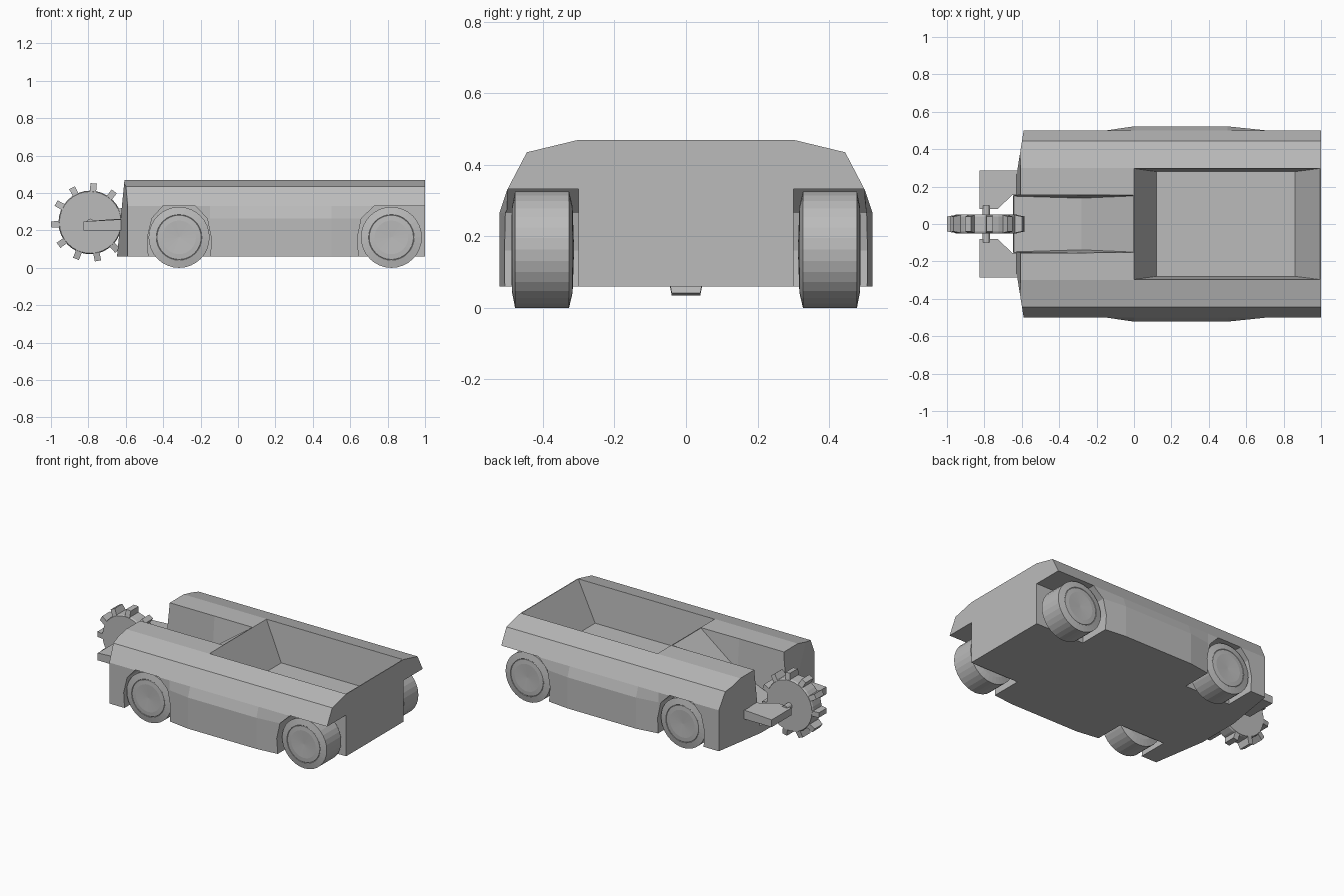
import bpy, bmesh, math
from mathutils import Matrix

if "Cube" in bpy.data.objects:
    bpy.data.objects.remove(bpy.data.objects["Cube"])

grey = bpy.data.materials.new("plain_grey")
grey.diffuse_color = (0.5, 0.5, 0.5, 1)
grey.use_nodes = True
grey.node_tree.nodes["Principled BSDF"].inputs["Base Color"].default_value = grey.diffuse_color


def finish(name, bm):
    bmesh.ops.recalc_face_normals(bm, faces=bm.faces[:])
    me = bpy.data.meshes.new(name)
    bm.to_mesh(me)
    bm.free()
    me.materials.append(grey)
    ob = bpy.data.objects.new(name, me)
    bpy.context.collection.objects.link(ob)
    return ob


def loft(name, rings):
    """Skin a list of closed rings and cap both ends."""
    bm = bmesh.new()
    vs = [[bm.verts.new(p) for p in r] for r in rings]
    n = len(vs[0])
    for a, b in zip(vs, vs[1:]):
        for i in range(n):
            j = (i + 1) % n
            bm.faces.new((a[i], a[j], b[j], b[i]))
    bm.faces.new(vs[0])
    bm.faces.new(vs[-1])
    return finish(name, bm)


def prism_y(name, xz, y0, y1):
    return loft(name, [[(x, y, z) for x, z in xz] for y in (y0, y1)])


def cut(ob, cutter):
    m = ob.modifiers.new("cut", 'BOOLEAN')
    m.operation, m.solver, m.object = 'DIFFERENCE', 'EXACT', cutter
    bpy.context.view_layer.objects.active = ob
    bpy.ops.object.modifier_apply(modifier=m.name)
    bpy.data.objects.remove(cutter)


def lathe(name, profile, x, z, sides):
    """Turn (radius, y) points about an axis parallel to y."""
    rings = []
    for r, y in profile:
        rings.append([(x + r * math.cos(2 * math.pi * i / sides), y,
                       z + r * math.sin(2 * math.pi * i / sides)) for i in range(sides)])
    return loft(name, rings)


# Body hull, bulging slightly between the wheels
rings = []
for x, w in ((-0.66, .50), (-.15, .50), (0, .522), (.5, .522), (.71, .50), (1, .50)):
    half = [(w, .06), (w, .265), (.50, .33), (.445, .435), (.30, .47)]
    rings.append([(x, y, z) for y, z in half] + [(x, -y, z) for y, z in reversed(half)])
body = loft("body", rings)

# Bevelled nose: two swept sides and a backward lean
bm = bmesh.new()
bm.from_mesh(body.data)
for co, no in (((-.59, .5, 0), (-.345, .055, 0)), ((-.59, -.5, 0), (-.345, -.055, 0)),
               ((-.647, 0, .06), (-.41, 0, .04))):
    res = bmesh.ops.bisect_plane(bm, geom=bm.verts[:] + bm.edges[:] + bm.faces[:],
                                 plane_co=co, plane_no=no, clear_outer=True)
    edges = [e for e in res['geom_cut'] if isinstance(e, bmesh.types.BMEdge)]
    bmesh.ops.contextual_create(bm, geom=edges)
bmesh.ops.recalc_face_normals(bm, faces=bm.faces[:])
bm.to_mesh(body.data)
bm.free()

# Wheel wells; the rear ones are open to the back
front_well = [(-.475, .0), (-.485, .16), (-.46, .265), (-.40, .332),
              (-.23, .332), (-.165, .265), (-.143, .16), (-.15, .0)]
rear_well = [(.65, .0), (.638, .16), (.66, .265), (.73, .332), (1.1, .332), (1.1, .0)]
for s in (-1, 1):
    for well in (front_well, rear_well):
        cut(body, prism_y("well_cutter", well, s * .30, s * .7))

# Hopper with sloping ends
rings = []
for x0, x1, w, z in ((.12, .86, .28, .22), (0, .995, .297, .47), (0, .995, .297, .6)):
    rings.append([(x0, -w, z), (x1, -w, z), (x1, w, z), (x0, w, z)])
cut(body, loft("hopper_cutter", rings))

# Loading chute rising from the nose to the hopper lip
rings = []
for x, z, w in ((-.75, .06, .152), (-.28, .27, .138), (-.004, .468, .15)):
    rings.append([(x, -w, z), (x, w, z), (x, .155, .472), (x, .155, .6),
                  (x, -.155, .6), (x, -.155, .472)])
cut(body, loft("chute_cutter", rings))

# Wheels with slightly domed sides
wheel = [(.002, .484), (.09, .488), (.118, .486), (.12, .484), (.122, .486), (.163, .478),
         (.163, .327), (.12, .317), (.002, .313)]
for pos, x in (("front", -.315), ("rear", .82)):
    for side, s in (("right", -1), ("left", 1)):
        lathe(f"{pos}_{side}_wheel", [(r, s * y) for r, y in wheel], x, .163, 32)

# Arms carrying the cutting wheel
plan = [(-.825, .285), (-.58, .285), (-.58, .16), (-.65, .155), (-.73, .08), (-.825, .08)]
for side, s in (("right", -1), ("left", 1)):
    loft(f"{side}_arm", [[(x, s * y, .2) for x, y in plan],
                         [(x, s * y, .262 - .08 * max(0, -.65 - x)) for x, y in plan]])

# Cutting wheel, teeth and axle
CX, CZ = -.79, .243
lathe("cutting_wheel", [(.165, -.05), (.17, -.04), (.17, .04), (.165, .05)], CX, CZ, 32)
lathe("axle", [(.02, -.1), (.02, .1)], CX, CZ, 12)
bm = bmesh.new()
for i in range(11):
    a = math.radians(85 + i * 360 / 11)
    new = bmesh.ops.create_cube(bm, size=1)['verts']
    for v in new:
        if v.co.x > 0:
            v.co.y *= .8
    mat = (Matrix.Translation((CX, 0, CZ)) @ Matrix.Rotation(-a, 4, 'Y')
           @ Matrix.Translation((.182, 0, 0)) @ Matrix.Diagonal((.055, .1, .034, 1)))
    bmesh.ops.transform(bm, matrix=mat, verts=new)
finish("cutting_teeth", bm)
